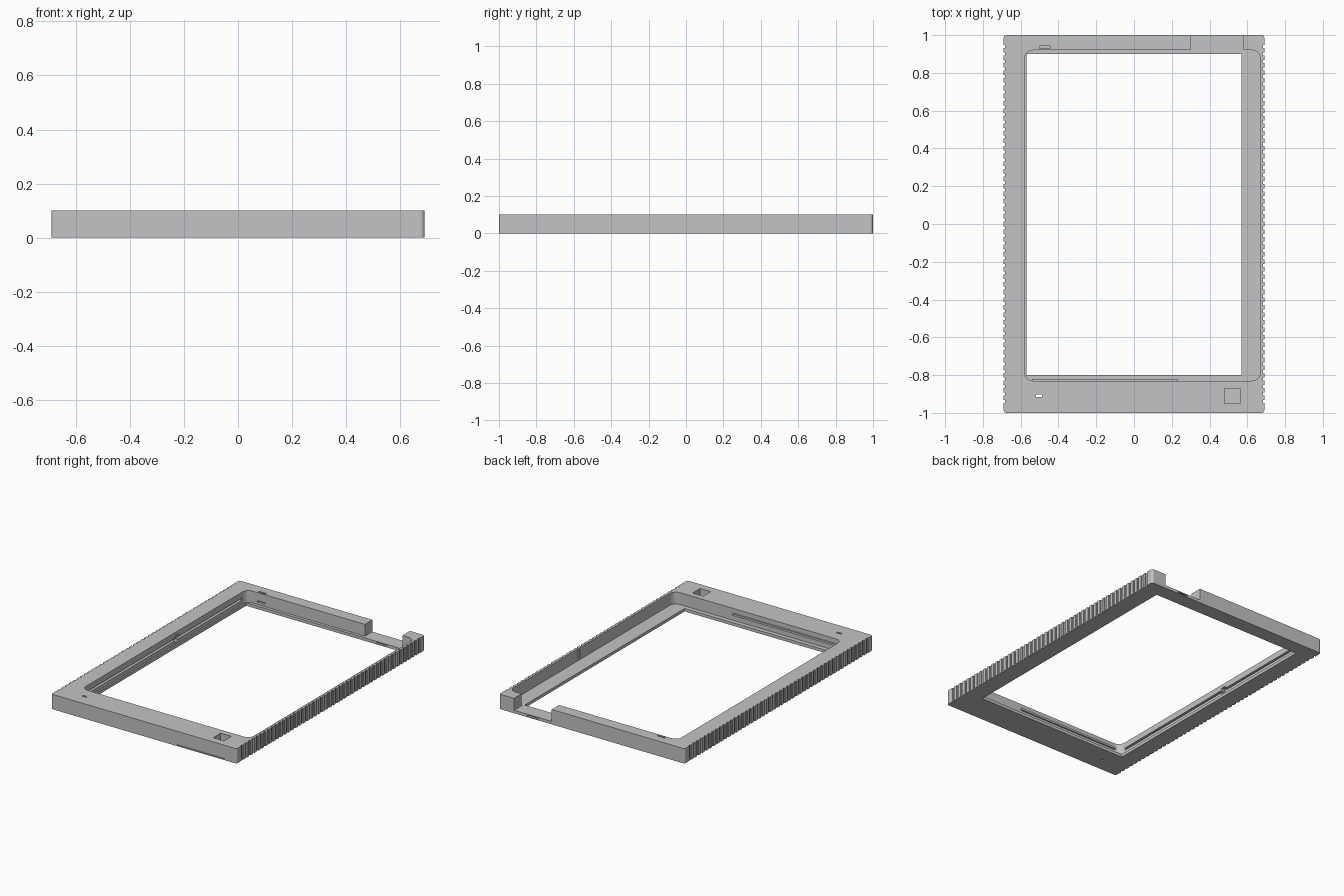
import bpy, bmesh, math

cube = bpy.data.objects.get("Cube")
if cube:
    bpy.data.objects.remove(cube, do_unlink=True)

HX, HY, H = 0.69, 1.0, 0.1
FLOOR = 0.02

grey = bpy.data.materials.new("plain_grey")
grey.use_nodes = True
colour = (0.55, 0.55, 0.55, 1)
grey.diffuse_color = colour
grey.node_tree.nodes["Principled BSDF"].inputs["Base Color"].default_value = colour


def prism(name, points, z0, z1):
    """Extrude a flat outline from z0 to z1."""
    bm = bmesh.new()
    face = bm.faces.new([bm.verts.new((x, y, z0)) for x, y in points])
    top = bmesh.ops.extrude_face_region(bm, geom=[face])
    for v in top["geom"]:
        if isinstance(v, bmesh.types.BMVert):
            v.co.z = z1
    bmesh.ops.recalc_face_normals(bm, faces=bm.faces[:])
    mesh = bpy.data.meshes.new(name)
    bm.to_mesh(mesh)
    bm.free()
    mesh.materials.append(grey)
    ob = bpy.data.objects.new(name, mesh)
    bpy.context.collection.objects.link(ob)
    return ob


def rounded(x0, x1, y0, y1, r, steps=6):
    """Counter-clockwise rounded rectangle."""
    if r == 0:
        return [(x0, y0), (x1, y0), (x1, y1), (x0, y1)]
    pts = []
    centres = [(x1 - r, y1 - r), (x0 + r, y1 - r), (x0 + r, y0 + r), (x1 - r, y0 + r)]
    for q, (cx, cy) in enumerate(centres):
        for i in range(steps + 1):
            a = math.pi / 2 * (q + i / steps)
            pts.append((cx + r * math.cos(a), cy + r * math.sin(a)))
    return pts


# Outer outline with square grip grooves down both long sides
PITCH, WIDTH, DEPTH, COUNT = 0.04, 0.016, 0.008, 48
grooves = []
for i in range(COUNT):
    y = (i - (COUNT - 1) / 2) * PITCH
    a, b = y - WIDTH / 2, y + WIDTH / 2
    grooves += [(HX, a), (HX - DEPTH, a), (HX - DEPTH, b), (HX, b)]
corners = rounded(-HX, HX, -HY, HY, 0.015)
half = len(corners) // 2
left_side = [(-x, -y) for x, y in grooves]
outline = grooves + corners[:half] + left_side + corners[half:]
frame = prism("frame", outline, 0, H)


def cut(name, x0, x1, y0, y1, z0, z1, r=0):
    cutter = prism(name, rounded(x0, x1, y0, y1, r), z0, z1)
    cutter.hide_render = True
    cutter.hide_viewport = True
    cutter.display_type = 'WIRE'
    mod = frame.modifiers.new(name, 'BOOLEAN')
    mod.operation = 'DIFFERENCE'
    mod.solver = 'EXACT'
    mod.object = cutter


# Screen recess and the window through the floor
cut("recess_cutter", -0.58, 0.67, -0.83, 0.92, FLOOR, 0.2, 0.045)
cut("window_cutter", -0.57, 0.57, -0.80, 0.90, -0.1, 0.15)
# Open gap in the back wall with a cable slot in its floor
cut("back_gap_cutter", 0.30, 0.58, 0.88, 1.1, FLOOR, 0.2)
cut("cable_slot_cutter", 0.40, 0.48, 0.85, 1.1, 0.006, 0.014)
# Square pocket and small slots in the rim
cut("pocket_cutter", 0.48, 0.56, -0.95, -0.87, 0.05, 0.2)
cut("strap_hole_cutter", -0.52, -0.488, -0.917, -0.903, -0.1, 0.2)
cut("rim_slot_cutter", -0.50, -0.445, 0.930, 0.942, 0.07, 0.2)
cut("wall_slot_cutter", -0.50, -0.445, 0.90, 0.935, 0.035, 0.046)
# Long groove and pin recesses in the inner side walls
cut("side_groove_cutter", -0.60, -0.56, -0.78, 0.87, 0.045, 0.06)
cut("left_pin_cutter", -0.605, -0.56, 0.16, 0.20, 0.035, 0.075)
cut("right_pin_cutter", 0.65, 0.675, 0.17, 0.19, 0.03, 0.09)
# Fingernail groove low on the front
cut("front_groove_cutter", 0.25, 0.60, -1.1, -0.995, 0.008, 0.016)

# Retaining rail on the front inner wall
prism("front_rail", rounded(-0.54, 0.23, -0.835, -0.82, 0), 0.055, 0.068)
